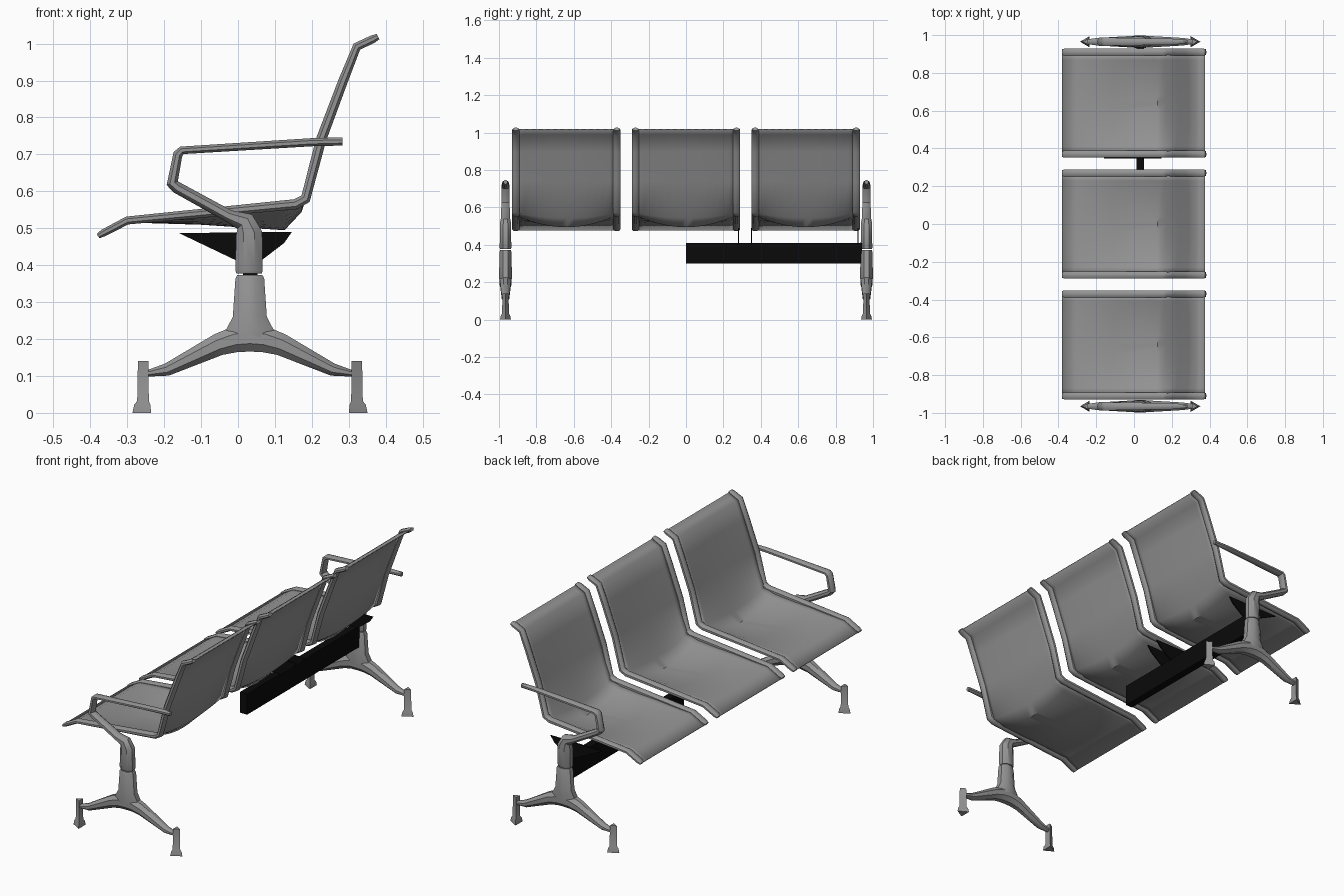
import bpy, bmesh, math
from mathutils import Vector

if "Cube" in bpy.data.objects:
    bpy.data.objects.remove(bpy.data.objects["Cube"])


def material(name, c):
    m = bpy.data.materials.new(name)
    m.diffuse_color = (c, c, c, 1)
    m.use_nodes = True
    m.node_tree.nodes["Principled BSDF"].inputs["Base Color"].default_value = m.diffuse_color
    return m


GREY = material("satin grey", 0.3)
BLACK = material("black", 0.003)


def make(name, rings, mat, closed=True, caps=True, smooth=40):
    """Skin a list of point rings into one mesh object."""
    bm = bmesh.new()
    vs = [[bm.verts.new(p) for p in r] for r in rings]
    n = len(vs[0])
    for a, b in zip(vs, vs[1:]):
        for i in range(n if closed else n - 1):
            j = (i + 1) % n
            bm.faces.new((a[i], a[j], b[j], b[i]))
    if caps:
        bm.faces.new(vs[0])
        bm.faces.new(vs[-1])
    bmesh.ops.recalc_face_normals(bm, faces=bm.faces[:])
    me = bpy.data.meshes.new(name)
    bm.to_mesh(me)
    bm.free()
    me.materials.append(mat)
    if smooth:
        me.shade_smooth()
        me.set_sharp_from_angle(angle=math.radians(smooth))
    ob = bpy.data.objects.new(name, me)
    bpy.context.collection.objects.link(ob)
    return ob


def tube(name, path, y, sides=8):
    """Tube in the xz plane; path holds (x, z, half thickness, half width in y)."""
    pts = [Vector((p[0], p[1])) for p in path]
    k = 1 / math.cos(math.pi / sides)
    rings = []
    for i, (x, z, h, w) in enumerate(path):
        d = Vector((0, 0))
        if i > 0:
            d += (pts[i] - pts[i - 1]).normalized()
        if i < len(pts) - 1:
            d += (pts[i + 1] - pts[i]).normalized()
        d.normalize()
        ring = []
        for s in range(sides):
            a = (s + 0.5) * math.tau / sides
            u, v = math.cos(a) * k * h, math.sin(a) * k * w
            ring.append((x - d.y * u, y + v, z + d.x * u))
        rings.append(ring)
    return make(name, rings, GREY)


def plate(name, outline, y0, y1, mat):
    """Flat xz outline extruded along y."""
    return make(name, [[(x, y, z) for x, z in outline] for y in (y0, y1)], mat, smooth=0)


# Side rail path, and the sling's edge and sagging centre profiles
RAIL = [(-0.379, 0.479, .007, .015), (-0.365, 0.487, .010, .019), (-0.30, 0.521, .011, .019),
        (0.155, 0.565, .014, .019), (0.183, 0.58, .014, .019), (0.225, 0.74, .014, .019),
        (0.285, 0.90, .013, .019), (0.322, 0.992, .012, .019), (0.365, 1.012, .011, .019),
        (0.379, 1.019, .008, .015)]
EDGE = [(-0.38, .480), (-0.30, .522), (-0.1, .541), (0.11, .56), (0.172, .572),
        (0.225, .74), (0.285, .90), (0.322, .99), (0.376, 1.017)]
MID = [(-0.38, .480), (-0.30, .518), (-0.1, .512), (0.125, .497), (0.17, .545),
       (0.235, .74), (0.294, .90), (0.324, .99), (0.376, 1.017)]

# Three seats
for n, c in enumerate((-0.64, 0, 0.64), 1):
    rings = []
    for (ex, ez), (mx, mz) in zip(EDGE, MID):
        ring = []
        for i in range(15):
            s = i / 7 - 1
            t = 1 - s * s
            ring.append((ex + (mx - ex) * t, c + 0.268 * s, ez + (mz - ez) * t))
        rings.append(ring)
    sling = make(f"seat_sling_{n}", rings, GREY, closed=False, caps=False, smooth=50)
    mod = sling.modifiers.new("thickness", "SOLIDIFY")
    mod.thickness = 0.005
    mod.offset = 0
    for side, sgn in (("near", -1), ("far", 1)):
        tube(f"seat_rail_{n}_{side}", RAIL, c + sgn * 0.27)

# End frames: armrest with upper post, lower post, spread legs, feet
CX = 0.032
half_leg = [(-0.282, .106, .008, .012), (-0.225, .117, .017, .020),
            (-0.085, .185, .030, .028), (-0.04, .199, .035, .031)]
legs = ([(CX + x, z, h, w) for x, z, h, w in half_leg] + [(CX, .203, .037, .033)]
        + [(CX - x, z, h, w) for x, z, h, w in reversed(half_leg)])
for side, y in (("near", -0.965), ("far", 0.965)):
    tube(f"armrest_{side}",
         [(0.283, .735, .011, .010), (0.20, .733, .011, .016), (-0.152, .711, .011, .022),
          (-0.163, .700, .013, .022), (-0.178, .622, .016, .022), (-0.165, .610, .016, .022),
          (-0.025, .533, .017, .025), (0.018, .518, .028, .028), (0.030, .485, .036, .030),
          (0.030, .385, .037, .031), (0.030, .377, .034, .028)], y)
    tube(f"post_{side}",
         [(CX, .373, .034, .028), (CX, .364, .039, .031), (CX, .26, .046, .034),
          (CX, .222, .066, .034), (CX, .19, .070, .030)], y)
    tube(f"legs_{side}", legs, y)
    for end, x, turn in (("front", -0.252, math.pi), ("back", 0.317, 0)):
        rings = []
        for z, r in ((0, .034), (.022, .029), (.032, .021), (.14, .019)):
            rings.append([(x + r * math.cos(turn + k * math.tau / 3),
                           y + r * math.sin(turn + k * math.tau / 3), z) for k in range(3)])
        make(f"foot_{end}_{side}", rings, GREY)

# Support beam under the far half, with seat brackets
plate("support_beam", [(.013, .30), (.053, .30), (.053, .41), (.013, .41)], 0, 0.94, BLACK)
bracket = [(-0.16, .487), (-0.02, .42), (.013, .405), (.053, .405), (.125, .46), (.146, .49)]
for n, y in enumerate((0.28, 0.35, 0.92), 1):
    plate(f"seat_bracket_{n}", bracket, y - 0.003, y + 0.003, BLACK)
